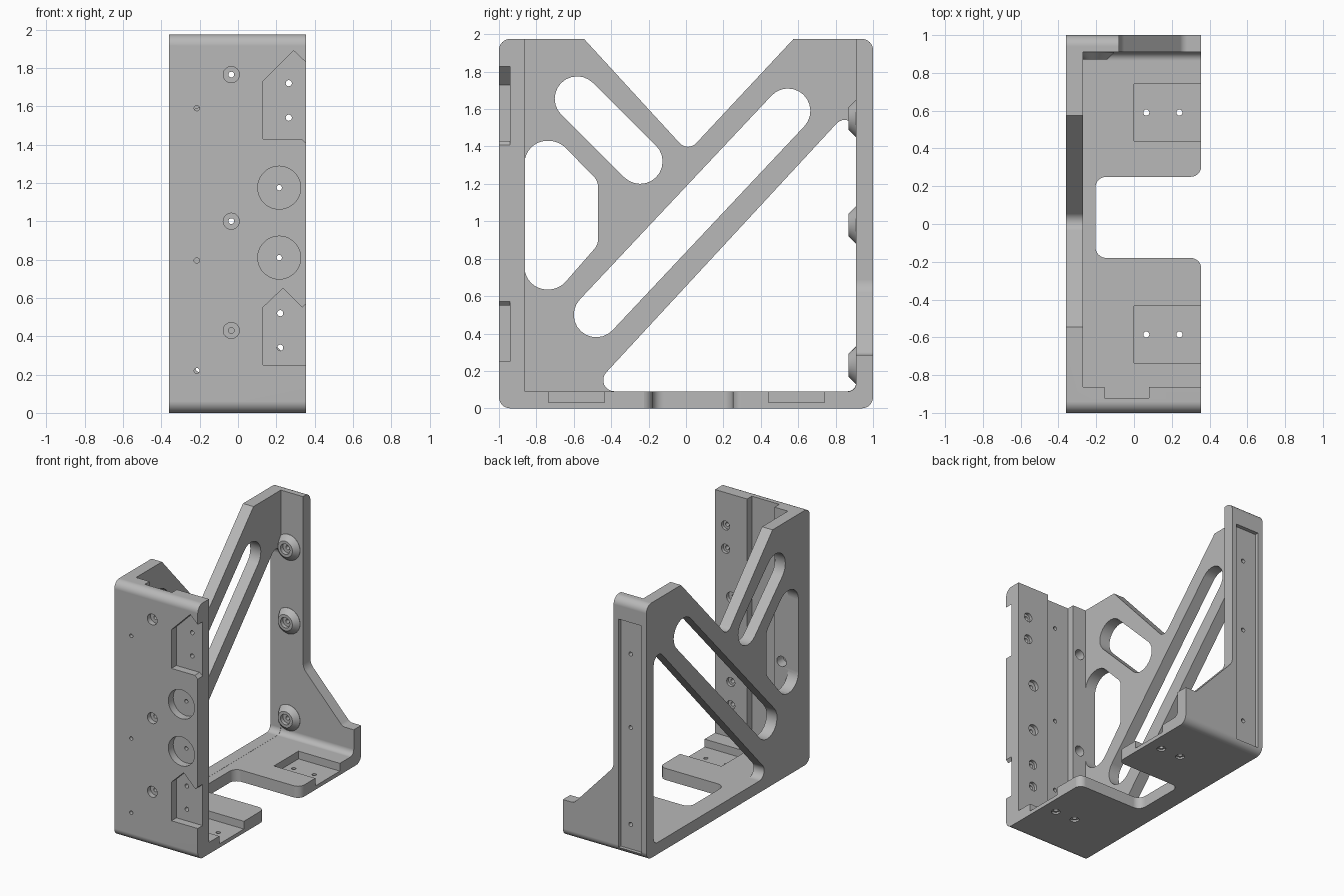
import bpy, bmesh, math
from mathutils import Vector

if "Cube" in bpy.data.objects:
    bpy.data.objects.remove(bpy.data.objects["Cube"], do_unlink=True)

grey = bpy.data.materials.new("machined grey")
grey.use_nodes = True
colour = (0.48, 0.48, 0.48, 1)
grey.diffuse_color = colour
grey.node_tree.nodes["Principled BSDF"].inputs["Base Color"].default_value = colour


def rounded(points, steps=8):
    """Outline from (u, v, radius) corners, each filleted by its radius."""
    out = []
    for i, (u, v, *r) in enumerate(points):
        p = Vector((u, v))
        if not r:
            out.append(p)
            continue
        a = (Vector(points[i - 1][:2]) - p).normalized()
        b = (Vector(points[(i + 1) % len(points)][:2]) - p).normalized()
        half = a.angle(b) / 2
        centre = p + (a + b).normalized() * (r[0] / math.sin(half))
        start = p + a * (r[0] / math.tan(half)) - centre
        end = p + b * (r[0] / math.tan(half)) - centre
        sweep = start.angle_signed(end)
        for k in range(steps + 1):
            t = -sweep * k / steps
            c, s = math.cos(t), math.sin(t)
            out.append(centre + Vector((start.x * c - start.y * s, start.x * s + start.y * c)))
    return out


def slot(a, b, r, steps=12):
    """Outline of a round-ended slot between two centres."""
    a, b = Vector(a), Vector(b)
    base = math.atan2(b.y - a.y, b.x - a.x)
    out = []
    for centre, turn in ((b, base - math.pi / 2), (a, base + math.pi / 2)):
        for k in range(steps + 1):
            t = turn + math.pi * k / steps
            out.append(centre + Vector((math.cos(t), math.sin(t))) * r)
    return out


PLACE = {"x": lambda u, v, w: (w, u, v),
         "y": lambda u, v, w: (u, w, v),
         "z": lambda u, v, w: (u, v, w)}


def loft(name, axis, rings):
    """Solid through matching (outline, position) rings along an axis."""
    bm = bmesh.new()
    loops = [[bm.verts.new(PLACE[axis](p[0], p[1], w)) for p in outline] for outline, w in rings]
    bm.faces.new(loops[0])
    bm.faces.new(loops[-1])
    n = len(loops[0])
    for lo, hi in zip(loops, loops[1:]):
        for i in range(n):
            bm.faces.new((lo[i], lo[(i + 1) % n], hi[(i + 1) % n], hi[i]))
    bmesh.ops.recalc_face_normals(bm, faces=bm.faces)
    mesh = bpy.data.meshes.new(name)
    bm.to_mesh(mesh)
    bm.free()
    mesh.materials.append(grey)
    obj = bpy.data.objects.new(name, mesh)
    bpy.context.collection.objects.link(obj)
    return obj


def prism(axis, outline, lo, hi, name="cutter"):
    return loft(name, axis, [(outline, lo), (outline, hi)])


def box(axis, u0, u1, v0, v1, lo, hi):
    return prism(axis, [(u0, v0), (u1, v0), (u1, v1), (u0, v1)], lo, hi)


def disc(u, v, r, sides=24):
    return [(u + r * math.cos(math.tau * k / sides), v + r * math.sin(math.tau * k / sides))
            for k in range(sides)]


def drill(axis, u, v, r, lo, hi):
    cut(prism(axis, disc(u, v, r), lo, hi))


def combine(target, tool, operation):
    mod = target.modifiers.new("bool", "BOOLEAN")
    mod.operation, mod.solver, mod.object = operation, "EXACT", tool
    bpy.context.view_layer.objects.active = target
    bpy.ops.object.modifier_apply(modifier=mod.name)
    bpy.data.objects.remove(tool, do_unlink=True)


def cut(tool):
    combine(bracket, tool, "DIFFERENCE")


# Outer block, then hollowed to front plate, base, back plate and side plate
bracket = prism("x", rounded([(-1, 0, .06), (1, 0, .06), (1, 1.975, .06), (-1, 1.975, .06)]),
                -.36, .355, "bracket")
cut(prism("x", rounded([(-.862, .09), (.91, .09, .045), (.91, 2.2), (-.862, 2.2)]), -.27, .5))

# Side plate: V opening, large triangle, two slots and a window
side_cuts = [
    rounded([(-.8, 2.23), (-.545, 1.975, .08), (.01, 1.37, .06), (.575, 1.975, .08), (.83, 2.23)]),
    rounded([(-.52, .091, .06), (.909, .091, .045), (.909, 1.635, .06)]),
    slot((-.582, 1.655), (-.245, 1.32), .12),
    slot((-.48, .5), (.545, 1.59), .12),
    rounded([(-.863, 1.43, .12), (-.68, 1.43, .13), (-.47, 1.215, .08),
             (-.47, .875, .08), (-.68, .635, .13), (-.863, .635, .12)]),
]
for outline in side_cuts:
    cut(prism("x", outline, -.5, -.2))

# Back plate: narrow post flaring out to the base
cut(prism("y", rounded([(-.08, 2.2), (-.08, .65, .1), (.26, .285, .05), (.6, .285), (.6, 2.2)]),
          .8, 1.2))
cut(box("y", -.32, -.12, .04, 1.81, .97, 1.2))

# Base: rounded notch and two pockets
cut(prism("z", rounded([(-.205, -.18, .06), (.356, -.18, .055), (.356, -.3), (.6, -.3),
                        (.6, .37), (.356, .37), (.356, .25, .055), (-.205, .25, .06)]), -.1, .3))
for y in (-.585, .59):
    cut(box("z", 0, .5, y - .15, y + .15, .03, .2))
    for x in (.065, .24):
        drill("z", x, y, .016, -.1, .2)
        drill("z", x, y, .032, -.1, .014)

# Front plate: channel on the inside and pockets on the outside
cut(box("z", -.155, .08, -.92, -.8, .09, 2.2))
pockets = [
    [(.13, 1.43), (.33, 1.43), (.38, 1.385), (.38, 1.805), (.29, 1.89), (.13, 1.73)],
    [(.13, .25), (.38, .25), (.38, .595), (.335, .55), (.235, .65), (.13, .55)],
]
for outline in pockets:
    cut(prism("y", outline, -1.1, -.94))
for x, z in ((.265, 1.72), (.265, 1.54), (.22, .52), (.22, .34)):
    drill("y", x, z, .016, -1.1, -.8)
    drill("y", x, z, .035, -.885, -.8)
for z in (1.175, .81):
    cut(prism("y", disc(.215, z, .112, 48), -1.1, -.94))
    drill("y", .215, z, .014, -1.1, -.8)
    drill("y", .215, z, .042, -.89, -.8)
for z in (1.765, 1.0, .43):
    drill("y", -.035, z, .015, -1.1, -.8)
    drill("y", -.035, z, .042, -1.1, -.96)
for z in (1.59, .795, .22):
    drill("y", -.215, z, .014, -1.1, -.8)
    drill("y", -.215, z, .04, -.94, -.8)

# Screw bosses on the inside of the back plate
for z in (1.55, .98, .23):
    boss = loft("boss", "y", [(disc(-.205, z, .062, 32), .87), (disc(-.205, z, .1, 32), .908),
                              (disc(-.205, z, .1, 32), .93)])
    combine(boss, box("x", .7, 1.2, z - .3, z + .3, -.6, -.271), "DIFFERENCE")
    combine(bracket, boss, "UNION")
    drill("y", -.205, z, .04, .8, .9)
    drill("y", -.205, z, .016, .8, 1.2)

# Smooth fillets with crisp edges
bpy.ops.object.select_all(action="DESELECT")
bracket.select_set(True)
bpy.context.view_layer.objects.active = bracket
bpy.ops.object.shade_smooth_by_angle(angle=math.radians(25))
normals = bracket.modifiers.new("weighted normals", "WEIGHTED_NORMAL")
normals.keep_sharp = True
